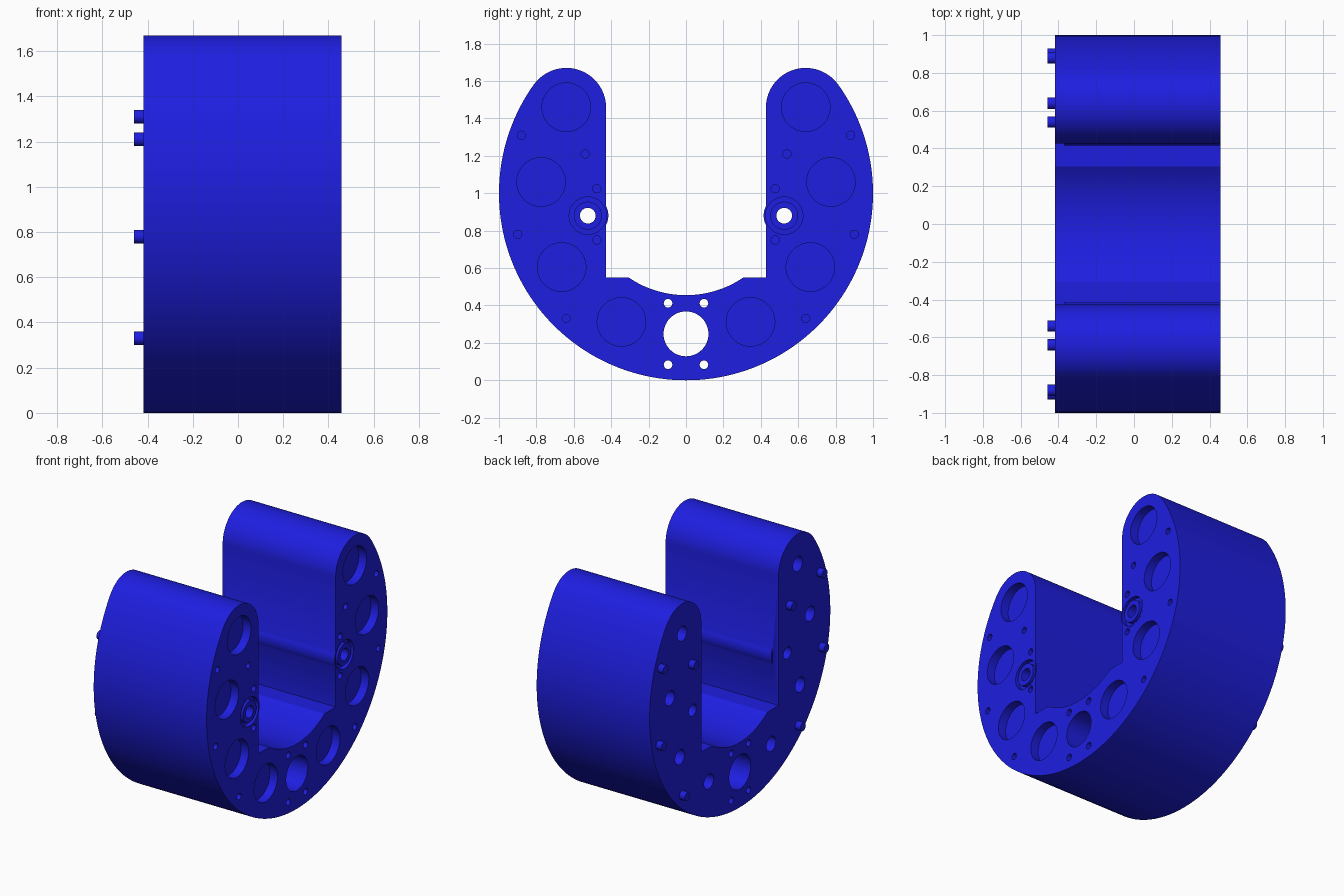
import bpy, bmesh
from math import sin, cos, pi, atan2, acos

if "Cube" in bpy.data.objects:
    bpy.data.objects.remove(bpy.data.objects["Cube"])

X0, X1 = -0.418, 0.457          # back and front faces of the body
mat = bpy.data.materials.new("blue_plastic")
mat.diffuse_color = (0.013, 0.013, 0.75, 1)
mat.use_nodes = True
mat.node_tree.nodes["Principled BSDF"].inputs["Base Color"].default_value = mat.diffuse_color


def finish(bm, name):
    bmesh.ops.recalc_face_normals(bm, faces=bm.faces)
    me = bpy.data.meshes.new(name)
    bm.to_mesh(me)
    bm.free()
    me.materials.append(mat)
    ob = bpy.data.objects.new(name, me)
    bpy.context.collection.objects.link(ob)
    return ob


def arc(cy, cz, r, a, b, n):
    return [(cy + r * cos(a + (b - a) * i / n), cz + r * sin(a + (b - a) * i / n))
            for i in range(n + 1)]


def prism(bm, pts, xa, xb):
    lo = [bm.verts.new((xa, y, z)) for y, z in pts]
    hi = [bm.verts.new((xb, y, z)) for y, z in pts]
    n = len(pts)
    bm.faces.new(lo[::-1])
    bm.faces.new(hi)
    for i in range(n):
        j = (i + 1) % n
        bm.faces.new((lo[i], lo[j], hi[j], hi[i]))


def rod(bm, y, z, r, xa, xb, n=32):
    prism(bm, arc(y, z, r, 0, 2 * pi, n)[:-1], xa, xb)


def ring(bm, y, z, ri, ro, xa, xb, n=40):
    loops = [[bm.verts.new((x, *p)) for p in arc(y, z, r, 0, 2 * pi, n)[:-1]]
             for r, x in ((ri, xa), (ro, xa), (ro, xb), (ri, xb))]
    for k in range(4):
        a, b = loops[k], loops[(k + 1) % 4]
        for i in range(n):
            j = (i + 1) % n
            bm.faces.new((a[i], a[j], b[j], b[i]))


def boolean(target, tool, op):
    tool.hide_render = True
    m = target.modifiers.new(op, 'BOOLEAN')
    m.operation, m.solver, m.object = op, 'EXACT', tool
    bpy.context.view_layer.objects.active = target
    bpy.ops.object.modifier_apply(modifier=m.name)
    bpy.data.objects.remove(tool)


def both(points):
    return [(s * y, z) for y, z in points for s in (1, -1)]


# Horseshoe profile: right half from the bottom round to the inner saddle
tip_y, tip_z, tip_r = 0.64, 1.457, 0.213
t = atan2(tip_z - 1, tip_y)
half = arc(0, 1, 1, -pi / 2, t, 60)
half += arc(tip_y, tip_z, tip_r, t, pi, 28)[1:]
half += [(tip_y - tip_r, 0.55)]
e = acos(0.305 / 0.545)
half += arc(0, 1, 0.545, -e, -pi / 2, 14)
profile = half + [(-y, z) for y, z in half[-2:0:-1]]
bm = bmesh.new()
prism(bm, profile, X0, X1)
body = finish(bm, "horseshoe_body")

# Bosses bulging out of the inner walls, stopping short of the back
BOSS = both([(0.525, 0.88)])
bm = bmesh.new()
for y, z in BOSS:
    rod(bm, y, z, 0.11, -0.37, X1 + 0.0005, 48)
boolean(body, finish(bm, "bosses"), 'UNION')

# All holes and pockets
POCKETS = both([(0.64, 1.46), (0.775, 1.06), (0.665, 0.605), (0.345, 0.312)])
PINS = both([(0.88, 1.31), (0.54, 1.21), (0.90, 0.78), (0.64, 0.33)])
SCREWS = both([(0.477, 1.025), (0.477, 0.75)])
BOLTS = both([(0.096, 0.412), (0.096, 0.083)])
bm = bmesh.new()
rod(bm, 0, 0.248, 0.12, -0.6, 0.6, 48)
for y, z in BOLTS:
    rod(bm, y, z, 0.023, -0.6, 0.6, 20)
for y, z in POCKETS:
    rod(bm, y, z, 0.13, X1 - 0.06, 0.6, 48)
    rod(bm, y, z, 0.052, -0.6, X0 + 0.12, 28)
for y, z in PINS + SCREWS:
    rod(bm, y, z, 0.022, X1 - 0.045, 0.6, 20)
for y, z in BOSS:
    rod(bm, y, z, 0.042, -0.6, 0.6, 28)
    ring(bm, y, z, 0.075, 0.1, X1 - 0.03, 0.6)
boolean(body, finish(bm, "hole_cutter"), 'DIFFERENCE')

# Locating pins on the back face
bm = bmesh.new()
for y, z in PINS:
    rod(bm, y, z, 0.03, -0.459, X0 + 0.02, 24)
pins = finish(bm, "locating_pins")

for ob in (body, pins):
    bpy.ops.object.select_all(action='DESELECT')
    ob.select_set(True)
    bpy.context.view_layer.objects.active = ob
    bpy.ops.object.shade_smooth_by_angle(angle=0.5)
